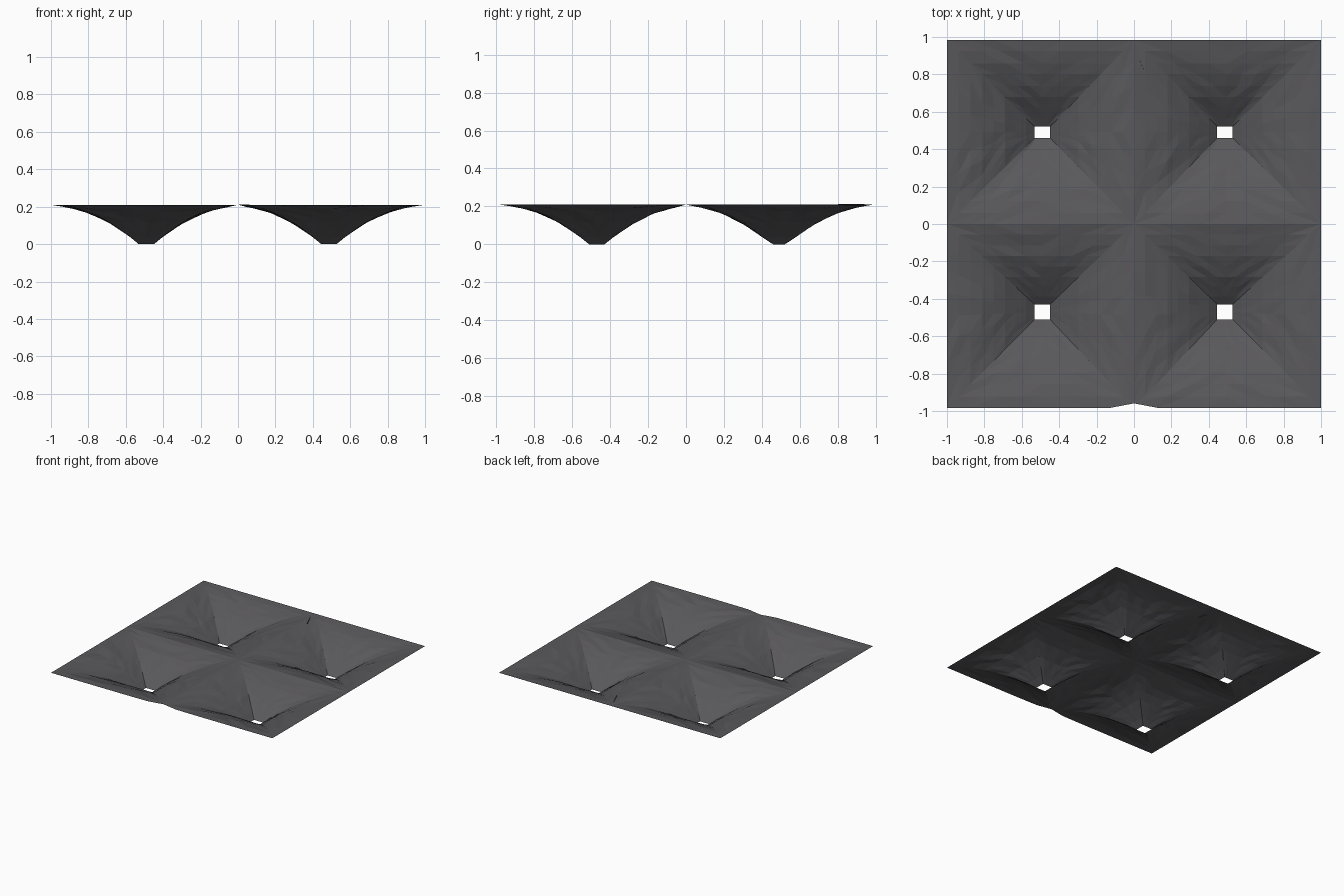
import bpy, bmesh, math, random

if "Cube" in bpy.data.objects:
    bpy.data.objects.remove(bpy.data.objects["Cube"])
random.seed(4)

mat = bpy.data.materials.new("dark grey cloth")
mat.diffuse_color = (0.1, 0.097, 0.105, 1)
mat.use_nodes = True
mat.node_tree.nodes["Principled BSDF"].inputs["Base Color"].default_value = mat.diffuse_color

# Funnel height against square distance from the drain hole
PROFILE = [(0.0, 0.0), (0.04, 0.004), (0.1, 0.048), (0.2, 0.116), (0.3, 0.165),
           (0.4, 0.195), (0.46, 0.206), (0.52, 0.21), (2.0, 0.21)]
STEPS = [0, 0.1, 0.22, 0.34, 0.47, 0.6, 0.73, 0.87, 1]
SEG = 8


def height(d):
    for (a, za), (b, zb) in zip(PROFILE, PROFILE[1:]):
        if d <= b:
            return za + (zb - za) * (d - a) / (b - a)
    return 0.21


def ring_points(x0, x1, y0, y1):
    """Points around a rectangle, SEG per side."""
    c = [(x0, y0), (x1, y0), (x1, y1), (x0, y1)]
    pts = []
    for i in range(4):
        (ax, ay), (bx, by) = c[i], c[(i + 1) % 4]
        pts += [(ax + (bx - ax) * k / SEG, ay + (by - ay) * k / SEG) for k in range(SEG)]
    return pts


def funnel(bm, cell, hole):
    """Concentric square rings from the hole out to the cell border."""
    cx, cy = (hole[0] + hole[1]) / 2, (hole[2] + hole[3]) / 2
    inner, outer = ring_points(*hole), ring_points(*cell)
    rings = []
    for r, t in enumerate(STEPS):
        ring = []
        for i, (p, q) in enumerate(zip(inner, outer)):
            x, y = p[0] + (q[0] - p[0]) * t, p[1] + (q[1] - p[1]) * t
            dx, dy = abs(x - cx), abs(y - cy)
            power = 40 - 34 * t                      # creases soften outwards
            m = max(dx, dy)
            d = m * ((dx / m) ** power + (dy / m) ** power) ** (1 / power)
            if r == 0:
                z = 0.0
            elif t == 1:
                z = 0.21
            else:
                z = height(d)
                if i % SEG:                          # gentle wrinkles
                    z += random.uniform(-0.004, 0.004) * min(1, t * 2)
            z = min(z, 0.211)
            # small dip in the middle of the front edge
            if y < -0.97 and abs(x) < 0.3:
                y += 0.022 * math.exp(-(x / 0.05) ** 2) + 0.004 * (1 - abs(x) / 0.3)
            ring.append(bm.verts.new((x, y, z)))
        rings.append(ring)
    n = 4 * SEG
    for a, b in zip(rings, rings[1:]):
        for i in range(n):
            j = (i + 1) % n
            if (i + SEG // 2) % SEG < SEG // 2:
                bm.faces.new((a[i], b[i], b[j]))
                bm.faces.new((a[i], b[j], a[j]))
            else:
                bm.faces.new((a[i], b[i], a[j]))
                bm.faces.new((b[i], b[j], a[j]))


def finish(name, bm):
    me = bpy.data.meshes.new(name)
    bmesh.ops.recalc_face_normals(bm, faces=bm.faces)
    if sum(f.normal.z for f in bm.faces) < 0:
        bmesh.ops.reverse_faces(bm, faces=bm.faces)
    bm.to_mesh(me)
    bm.free()
    me.materials.append(mat)
    ob = bpy.data.objects.new(name, me)
    bpy.context.collection.objects.link(ob)


# Canopy sheet made of four square funnels
bm = bmesh.new()
for x0, x1, hx in ((-1, 0, -0.49), (0, 1, 0.486)):
    for y0, y1, h0, h1 in ((0, 0.985, 0.46, 0.52), (-0.985, 0, -0.51, -0.43)):
        funnel(bm, (x0, x1, y0, y1), (hx - 0.041, hx + 0.041, h0, h1))
bmesh.ops.remove_doubles(bm, verts=bm.verts, dist=0.0005)
finish("canopy_sheet", bm)

# Small folded pleat near the back edge
bm = bmesh.new()
bm.faces.new([bm.verts.new(p) for p in
              ((0.0, 0.945, 0.212), (0.062, 0.80, 0.213), (0.054, 0.82, 0.196))])
finish("back_pleat", bm)
